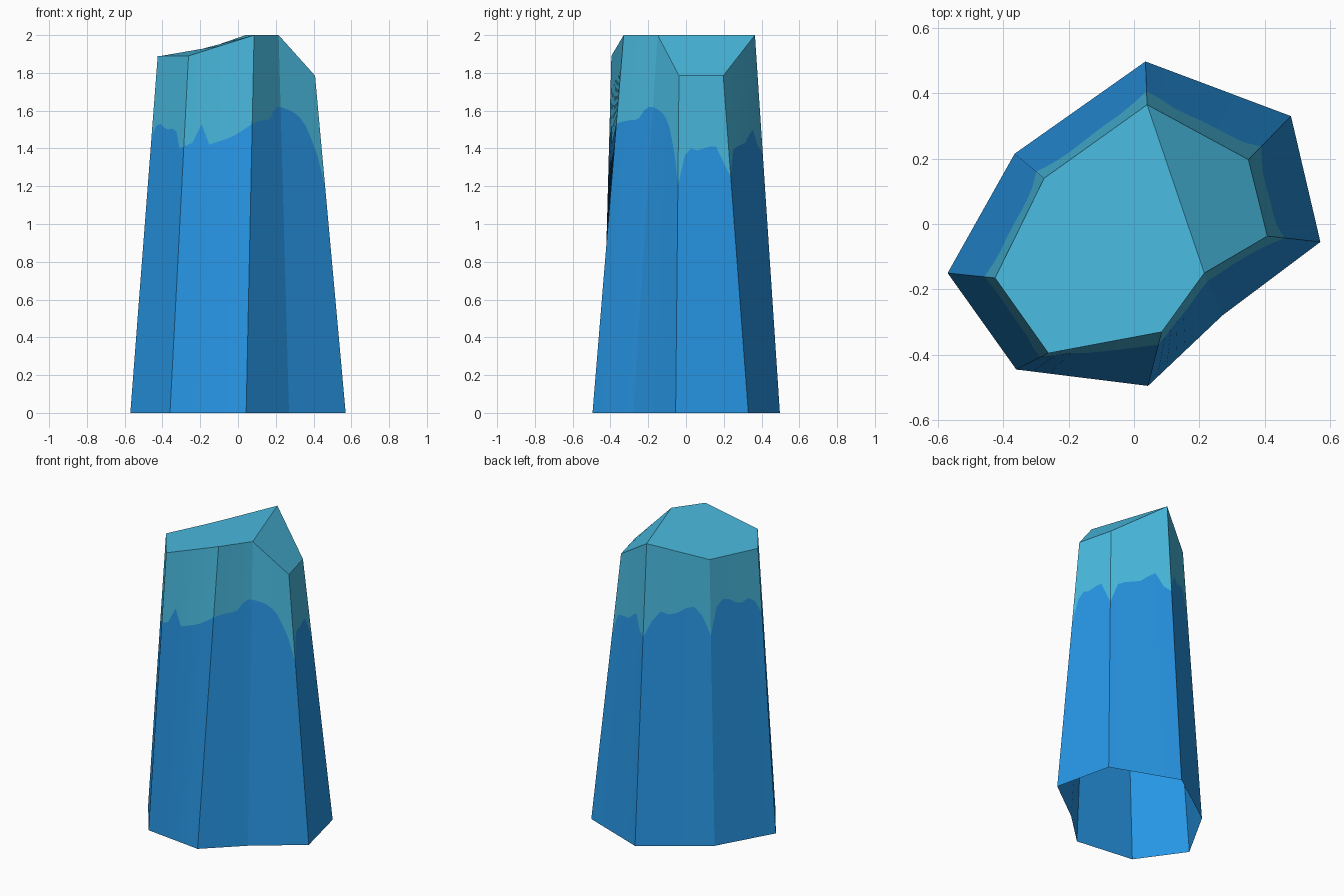
import bpy, bmesh
from mathutils import Vector


def material(name, rgb):
    """Flat colour given as 0-255 sRGB, stored as linear."""
    lin = [((c / 255 + 0.055) / 1.055) ** 2.4 for c in rgb]
    m = bpy.data.materials.new(name)
    m.diffuse_color = (*lin, 1)
    return m


# Crystal outline at the base and at the cut tip, counterclockwise
BASE = [(0.035, 0.497), (-0.365, 0.215), (-0.57, -0.15), (-0.36, -0.445),
        (0.043, -0.495), (0.27, -0.28), (0.57, -0.055), (0.48, 0.33)]
TIP = [(0.04, 0.365, 2), (-0.275, 0.14, 1.89), (-0.425, -0.165, 1.89), (-0.262, -0.395, 1.89),
       (0.085, -0.33, 2), (0.215, -0.15, 2), (0.408, -0.037, 1.785), (0.35, 0.197, 1.785)]

# Ragged colour line: heights at even steps along each side
EDGE = [(1.38, 1.49, 1.55, 1.53, 1.54, 1.57, 1.58, 1.52),
        (1.39, 1.57, 1.61, 1.60, 1.57, 1.56, 1.58, 1.55),
        (1.46, 1.52, 1.53, 1.51, 1.50, 1.505, 1.49, 1.40),
        (1.41, 1.43, 1.53, 1.42, 1.435, 1.45, 1.47, 1.50),
        (1.53, 1.54, 1.545, 1.55, 1.55, 1.56, 1.60, 1.62),
        (1.62, 1.61, 1.60, 1.585, 1.56, 1.52, 1.45, 1.36),
        (1.20, 1.36, 1.40, 1.39, 1.40, 1.41, 1.41, 1.33),
        (1.25, 1.39, 1.41, 1.42, 1.43, 1.47, 1.50, 1.41)]

bm = bmesh.new()
n = len(BASE)
base = [Vector((x, y, 0)) for x, y in BASE]
tip = [Vector(p) for p in TIP]

# Columns of three points: base, colour line, tip
columns = []
for i in range(n):
    j = (i + 1) % n
    for k, h in enumerate(EDGE[i]):
        f = k / len(EDGE[i])
        lo, hi = base[i].lerp(base[j], f), tip[i].lerp(tip[j], f)
        columns.append([bm.verts.new(p) for p in (lo, lo.lerp(hi, h / hi.z), hi)])

# Side walls: blue below the line, cyan above (the underside is open)
for a, b in zip(columns, columns[1:] + columns[:1]):
    for level in (0, 1):
        face = bm.faces.new((a[level], b[level], b[level + 1], a[level + 1]))
        face.material_index = level

# Two sloping tip facets
top = [c[2] for c in columns]
s = len(EDGE[0])
for ring in (top[:5 * s + 1], top[5 * s:] + top[:1]):
    bm.faces.new(ring).material_index = 1

mesh = bpy.data.meshes.new("crystal")
bm.to_mesh(mesh)
bm.free()
mesh.materials.append(material("deep blue", (39, 150, 229)))
mesh.materials.append(material("pale cyan", (73, 186, 223)))
bpy.context.collection.objects.link(bpy.data.objects.new("crystal", mesh))
